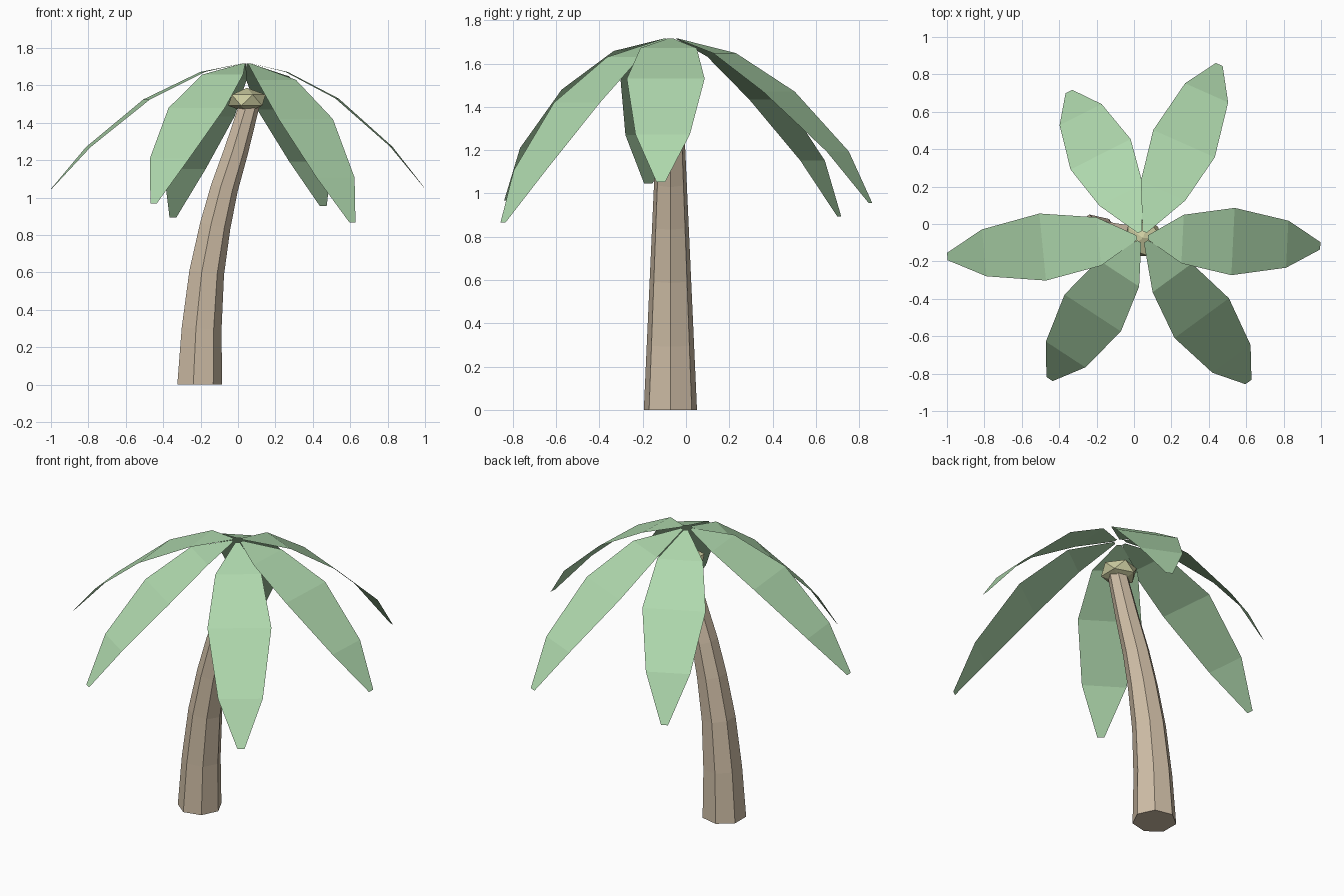
import bpy, bmesh
from math import sin, cos, radians, pi
from mathutils import Vector

if "Cube" in bpy.data.objects:
    bpy.data.objects.remove(bpy.data.objects["Cube"])

CX, CY, TOP = 0.045, -0.07, 1.716


def material(name, rgb):
    m = bpy.data.materials.new(name)
    m.diffuse_color = (*rgb, 1)
    m.use_nodes = True
    m.node_tree.nodes["Principled BSDF"].inputs["Base Color"].default_value = m.diffuse_color
    return m


def finish(bm, name, mat):
    bmesh.ops.recalc_face_normals(bm, faces=bm.faces)
    me = bpy.data.meshes.new(name)
    bm.to_mesh(me)
    bm.free()
    me.materials.append(mat)
    ob = bpy.data.objects.new(name, me)
    bpy.context.collection.objects.link(ob)


bark = material("bark", (0.62, 0.51, 0.38))
green = material("leaf_green", (0.43, 0.69, 0.42))
olive = material("crown_olive", (0.60, 0.60, 0.35))

# Curved tapering trunk, seven sides: (x, z) path
path = [(-0.211, 0), (-0.2, 0.3), (-0.172, 0.6), (-0.126, 0.85),
        (-0.077, 1.05), (-0.013, 1.25), (0.06, 1.5)]
bm = bmesh.new()
rings = []
for i, (x, z) in enumerate(path):
    r = 0.126 - 0.0465 * z
    # rings follow the path direction, the base stays flat
    a, b = path[max(i - 1, 0)], path[min(i + 1, len(path) - 1)]
    slope = 0 if i == 0 else (b[0] - a[0]) / (b[1] - a[1])
    c = (1 + slope * slope) ** -0.5
    rings.append([bm.verts.new((x + r * cos(t) * c, -0.072 + r * sin(t),
                                z - r * cos(t) * slope * c))
                  for t in (2 * pi * k / 7 for k in range(7))])
for lo, hi in zip(rings, rings[1:]):
    for k in range(7):
        j = (k + 1) % 7
        bm.faces.new((lo[k], lo[j], hi[j], hi[k]))
bm.faces.new(rings[0][::-1])
bm.faces.new(rings[-1])
finish(bm, "trunk", bark)

# Flattened crown bud at the trunk top
bm = bmesh.new()
bmesh.ops.create_icosphere(bm, subdivisions=1, radius=1)
bmesh.ops.scale(bm, vec=(0.112, 0.112, 0.066), verts=bm.verts)
bmesh.ops.translate(bm, vec=(0.048, -0.075, 1.521), verts=bm.verts)
finish(bm, "crown_bud", olive)

# Drooping leaves: heading, then (reach, height) of each cross row
half_widths = (0.012, 0.13, 0.18, 0.126, 0.02)
leaves = {
    "leaf_right": (-2.8, (0.215, 1.672), (0.485, 1.53), (0.775, 1.273), (0.952, 1.053)),
    "leaf_back_right": (66, (0.272, 1.648), (0.547, 1.47), (0.844, 1.194), (1.01, 0.955)),
    "leaf_back_left": (116.8, (0.254, 1.632), (0.496, 1.435), (0.733, 1.153), (0.872, 0.893)),
    "leaf_left": (185.7, (0.235, 1.672), (0.536, 1.525), (0.85, 1.27), (1.048, 1.047)),
    "leaf_front_left": (236.8, (0.231, 1.658), (0.485, 1.48), (0.75, 1.21), (0.907, 0.968)),
    "leaf_front_right": (-53.8, (0.27, 1.63), (0.537, 1.42), (0.807, 1.107), (0.96, 0.867)),
}
for name, (angle, *rows) in leaves.items():
    t = radians(angle)
    out, side = Vector((cos(t), sin(t), 0)), Vector((-sin(t), cos(t), 0))
    bm = bmesh.new()
    pairs = []
    for (reach, z), w in zip([(0.03, TOP)] + rows, half_widths):
        p = Vector((CX, CY, z)) + out * reach
        pairs.append((bm.verts.new(p - side * w), bm.verts.new(p + side * w)))
    for (a, b), (c, d) in zip(pairs, pairs[1:]):
        bm.faces.new((a, c, d, b))
    finish(bm, name, green)
